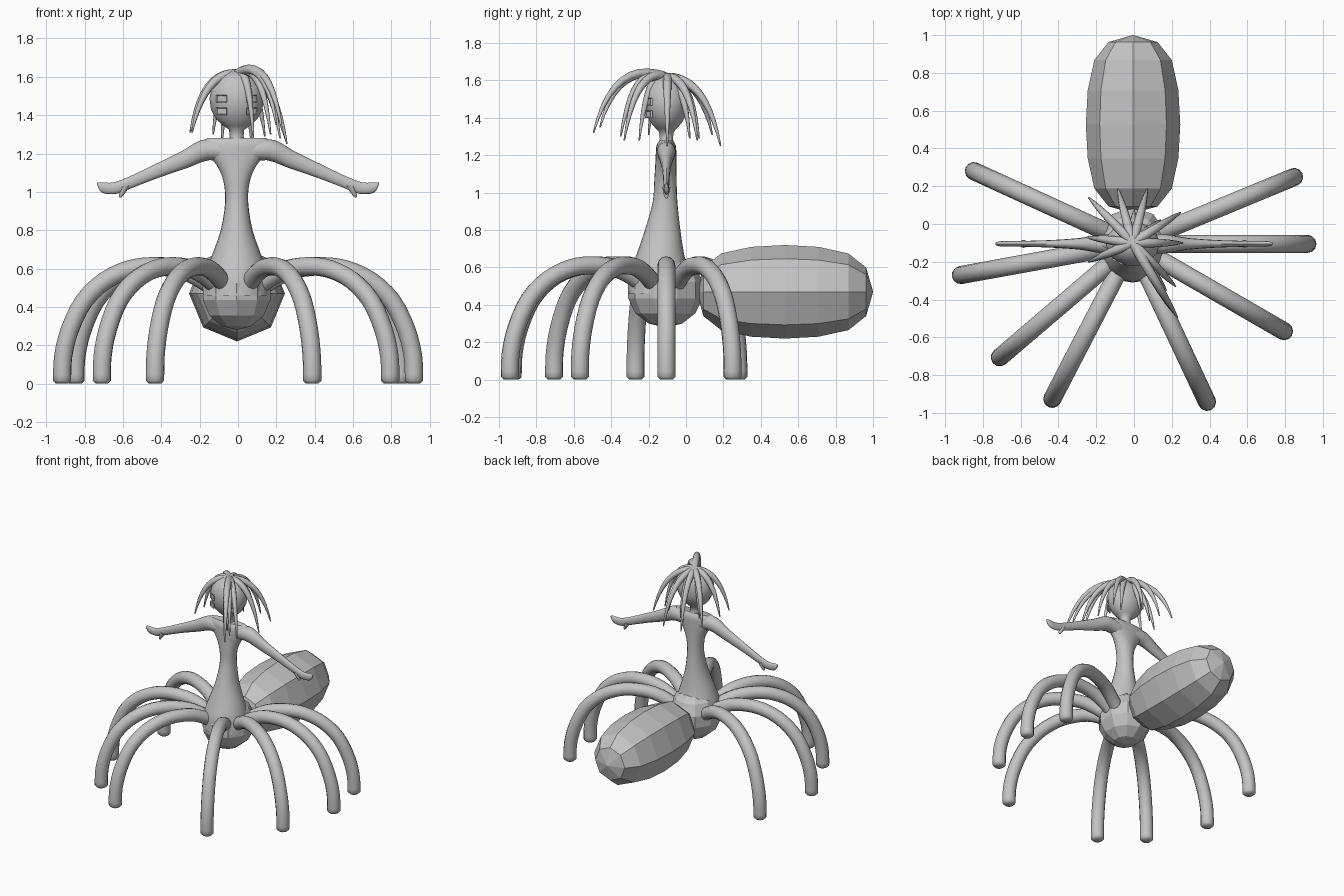
import bpy, bmesh, math
from mathutils import Vector

if "Cube" in bpy.data.objects:
    bpy.data.objects.remove(bpy.data.objects["Cube"])

mat = bpy.data.materials.new("plain grey")
mat.diffuse_color = (0.55, 0.55, 0.55, 1)
mat.use_nodes = True
mat.node_tree.nodes["Principled BSDF"].inputs["Base Color"].default_value = mat.diffuse_color


def finish(name, bm, smooth):
    bmesh.ops.recalc_face_normals(bm, faces=bm.faces[:])
    me = bpy.data.meshes.new(name)
    bm.to_mesh(me)
    bm.free()
    me.materials.append(mat)
    for p in me.polygons:
        p.use_smooth = smooth
    ob = bpy.data.objects.new(name, me)
    bpy.context.collection.objects.link(ob)
    if smooth:
        bpy.ops.object.select_all(action='DESELECT')
        ob.select_set(True)
        bpy.context.view_layer.objects.active = ob
        bpy.ops.object.shade_smooth_by_angle(angle=math.radians(50))
    return ob


def spline(pts, steps):
    """Catmull-Rom through tuples of any length."""
    p = [pts[0]] + list(pts) + [pts[-1]]
    out = []
    for i in range(1, len(p) - 2):
        for s in range(steps):
            t = s / steps
            out.append(tuple(
                0.5 * (2*b + (c-a)*t + (2*a-5*b+4*c-d)*t*t + (3*b-a-3*c+d)*t**3)
                for a, b, c, d in zip(p[i-1], p[i], p[i+1], p[i+2])))
    return out + [tuple(pts[-1])]


def loft(name, rings, n, smooth=True):
    """rings: (centre, half axis u, half axis v) joined into a capped skin."""
    bm = bmesh.new()
    loops = []
    for c, u, v in rings:
        loops.append([bm.verts.new(c + u*math.cos(2*math.pi*k/n) + v*math.sin(2*math.pi*k/n))
                      for k in range(n)])
    for a, b in zip(loops, loops[1:]):
        for k in range(n):
            bm.faces.new((a[k], a[(k+1) % n], b[(k+1) % n], b[k]))
    bm.faces.new(loops[0])
    bm.faces.new(loops[-1])
    return finish(name, bm, smooth)


def tube(name, pts, radii, n):
    """Round tube along a path lying in one vertical plane."""
    pts = [Vector(p) for p in pts]
    d = pts[-1] - pts[0]
    side = Vector((-d.y, d.x, 0)).normalized()
    rings = []
    for i, p in enumerate(pts):
        t = (pts[min(i+1, len(pts)-1)] - pts[max(i-1, 0)]).normalized()
        rings.append((p, side*radii[i], t.cross(side).normalized()*radii[i]))
    return loft(name, rings, n)


X, Y, Z = Vector((1, 0, 0)), Vector((0, 1, 0)), Vector((0, 0, 1))

# eight arched legs: one profile turned around the body
profile = spline([(.10, .48), (.18, .54), (.30, .595), (.44, .612), (.57, .595), (.70, .535),
                  (.81, .43), (.885, .28), (.92, .14), (.925, .015)], 3) + [(.925, 0)]
radii = [.048] * (len(profile) - 1) + [.032]
for i, ang in enumerate((0, 22.5, -30, -64.8, -117.4, -139.5, -169.7, 155.4)):
    ca, sa = math.cos(math.radians(ang)), math.sin(math.radians(ang))
    tube(f"leg_{i+1}", [(-.007 + r*ca, -.105 + r*sa, z) for r, z in profile], radii, 12)

# faceted abdomen, eight sides
loft("abdomen", [(Vector((-.005, .528 + dy, .47)), X*r, Z*r) for dy, r in
                 ((-.47, .002), (-.435, .13), (-.34, .205), (-.18, .24), (0, .25),
                  (.18, .24), (.34, .205), (.435, .13), (.472, .002))], 8, False)

# faceted front body
bm = bmesh.new()
bmesh.ops.create_uvsphere(bm, u_segments=10, v_segments=7, radius=1)
for v in bm.verts:
    v.co = Vector((v.co.x*.19 - .007, v.co.y*.205 - .11, v.co.z*.2 + .48))
finish("front_body", bm, False)

# torso with waist, from hips to shoulders: z, centre y, half width, half depth
torso = spline([(.46, -.135, .175, .175), (.57, -.14, .158, .16), (.66, -.138, .132, .13),
                (.80, -.125, .083, .095), (.95, -.112, .06, .066), (1.06, -.11, .07, .06),
                (1.14, -.108, .105, .057), (1.20, -.107, .155, .055),
                (1.25, -.106, .18, .052), (1.28, -.106, .155, .035)], 3)
loft("torso", [(Vector((-.007, y, z)), X*a, Y*b) for z, y, a, b in torso], 20)

# arms, hands and thumbs: x, z, half height, half depth
arm = spline([(.06, 1.21, .065, .05), (.17, 1.218, .056, .05), (.28, 1.168, .046, .032),
              (.42, 1.11, .036, .021), (.56, 1.05, .03, .016), (.64, 1.02, .031, .015),
              (.70, 1.02, .032, .014), (.725, 1.025, .024, .01), (.73, 1.027, .008, .005)], 3)
for s, label in ((-1, "left"), (1, "right")):
    loft(f"{label}_arm", [(Vector((s*x, -.105, z)), Y*d, Vector((s*.35, 0, .94))*h)
                          for x, z, h, d in arm], 12)
    loft(f"{label}_thumb", [(Vector((s*x, -.105, z)), X*r, Y*r) for x, z, r in
                            ((.585, 1.03, .022), (.60, 1.0, .016), (.61, .982, .012),
                             (.613, .97, .005))], 8)

# neck and head: z, half width, half depth
head = [(1.25, .05, .045), (1.29, .036, .036), (1.325, .04, .04), (1.345, .07, .06),
        (1.38, .108, .09), (1.43, .134, .11), (1.49, .142, .118), (1.55, .128, .108),
        (1.60, .09, .08), (1.63, .04, .035)]
loft("head", [(Vector((-.007, -.105, z)), X*a, Y*b) for z, a, b in head], 14)

# four square eyes: thin framed plates on the face
for s in (-1, 1):
    for z in (1.42, 1.486):
        bm = bmesh.new()
        bmesh.ops.create_cube(bm, size=1)
        x = -.007 + s*.079
        for v in bm.verts:
            face_y = -.105 - .117*math.sqrt(1 - ((x + v.co.x*.055 + .007)/.145)**2)
            v.co = Vector((x + v.co.x*.055, face_y + v.co.y*.009, z + v.co.z*.04))
        bm.normal_update()
        front = [f for f in bm.faces if f.normal.y < -.5]
        bmesh.ops.inset_individual(bm, faces=front, thickness=.007, depth=-.005)
        finish("eye", bm, False)

# curved hair spikes: tip, and height of the arch
spikes = [((-.24, .14, 1.31), 1.63), ((-.085, .185, 1.25), 1.62), ((.07, .185, 1.25), 1.62),
          ((.245, .06, 1.28), 1.63), ((.255, -.10, 1.25), 1.64), ((-.25, -.07, 1.31), 1.63),
          ((-.24, -.20, 1.31), 1.63), ((.0, .07, 1.29), 1.62), ((-.13, .02, 1.30), 1.62),
          ((.14, .02, 1.29), 1.62), ((.23, -.495, 1.32), 1.73), ((.20, -.46, 1.35), 1.72),
          ((.17, -.35, 1.30), 1.71), ((.22, -.33, 1.28), 1.69), ((.08, -.25, 1.28), 1.67)]
root = Vector((-.007, -.10, 1.615))
for i, (tip, top) in enumerate(spikes):
    tip = Vector(tip)
    mid = root.lerp(tip, .72)
    mid.z = top
    ts = [k/10 for k in range(11)]
    path = [root*(1-t)**2 + mid*2*t*(1-t) + tip*t*t for t in ts]
    tube(f"hair_spike_{i+1}", path, [.004 + .021*(1 - t**2.2) for t in ts], 8)
